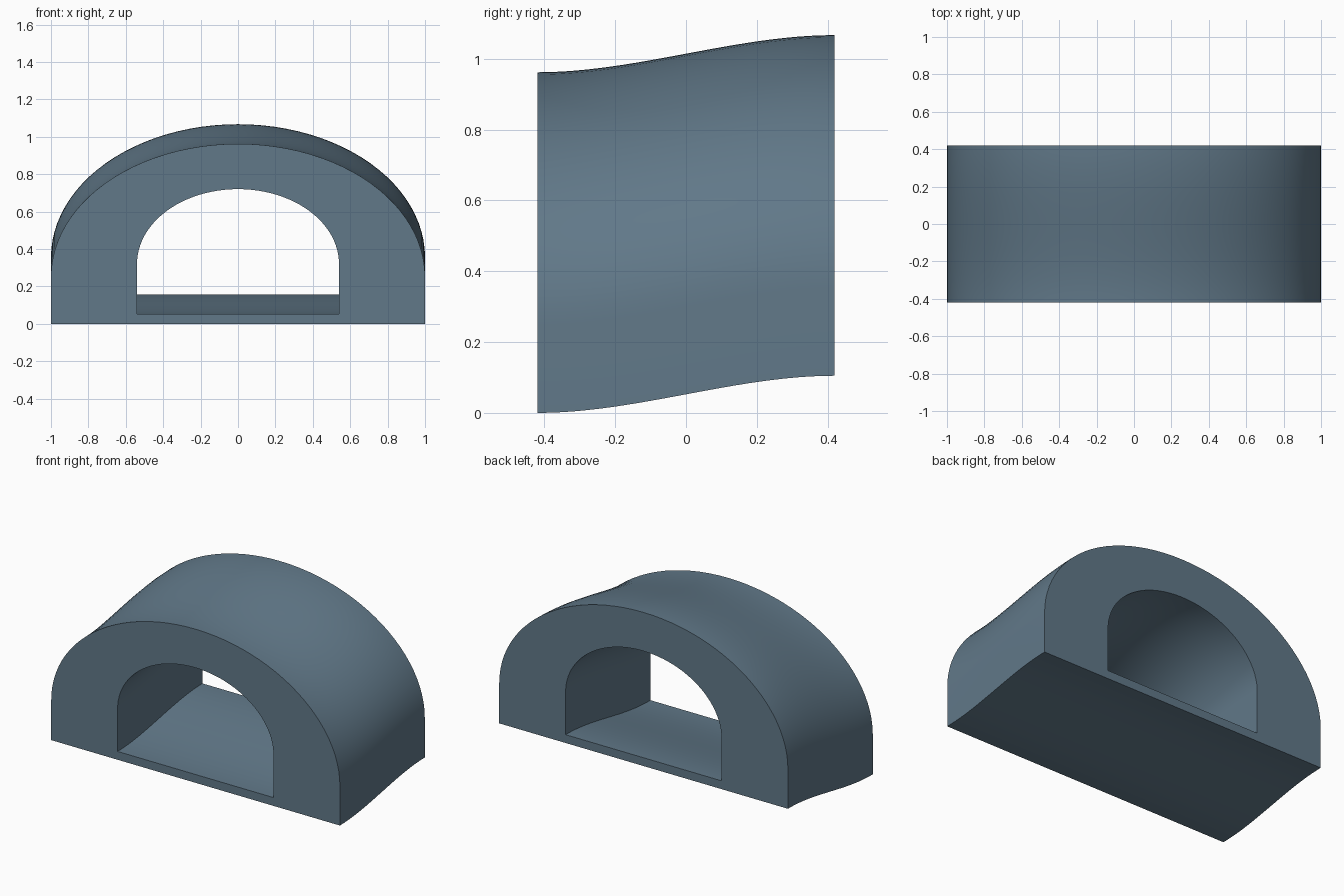
import bpy
import bmesh
import math

if "Cube" in bpy.data.objects:
    bpy.data.objects.remove(bpy.data.objects["Cube"])

HALF_DEPTH = 0.42
RISE = 0.105
ARC_STEPS = 48
DEPTH_STEPS = 24


def arch(half_width, base, spring, crown):
    """Closed arch outline: straight legs under a half ellipse."""
    points = [(half_width, base)]
    for i in range(ARC_STEPS + 1):
        a = math.pi * i / ARC_STEPS
        points.append((half_width * math.cos(a), spring + (crown - spring) * math.sin(a)))
    points.append((-half_width, base))
    return points


# Outer shell and tunnel outlines share the same point count
outer = arch(1.0, 0.0, 0.25, 0.962)
inner = arch(0.54, 0.052, 0.32, 0.72)
count = len(outer)

# Sweep both outlines from front to back along an S-shaped rise
bm = bmesh.new()
rings = []
for j in range(DEPTH_STEPS + 1):
    t = j / DEPTH_STEPS
    y = HALF_DEPTH * (2 * t - 1)
    lift = RISE * t * t * (3 - 2 * t)
    rings.append([[bm.verts.new((x, y, z + lift)) for x, z in line] for line in (outer, inner)])

for front, back in zip(rings, rings[1:]):
    for f, b in zip(front, back):
        for i in range(count):
            k = (i + 1) % count
            bm.faces.new((f[i], f[k], b[k], b[i]))

# Flat end walls around the tunnel mouth
for out, inn in (rings[0], rings[-1]):
    for i in range(count):
        k = (i + 1) % count
        bm.faces.new((out[i], out[k], inn[k], inn[i]))

bmesh.ops.recalc_face_normals(bm, faces=bm.faces[:])
mesh = bpy.data.meshes.new("arched_tunnel")
bm.to_mesh(mesh)
bm.free()
tunnel = bpy.data.objects.new("arched_tunnel", mesh)
bpy.context.collection.objects.link(tunnel)

# Slate blue finish
slate = bpy.data.materials.new("slate_blue")
slate.use_nodes = True
colour = (0.12, 0.19, 0.25, 1)
slate.diffuse_color = colour
slate.node_tree.nodes["Principled BSDF"].inputs["Base Color"].default_value = colour
mesh.materials.append(slate)

# Smooth curves with crisp end edges
bpy.ops.object.select_all(action="DESELECT")
tunnel.select_set(True)
bpy.context.view_layer.objects.active = tunnel
bpy.ops.object.shade_smooth_by_angle(angle=math.radians(35))
